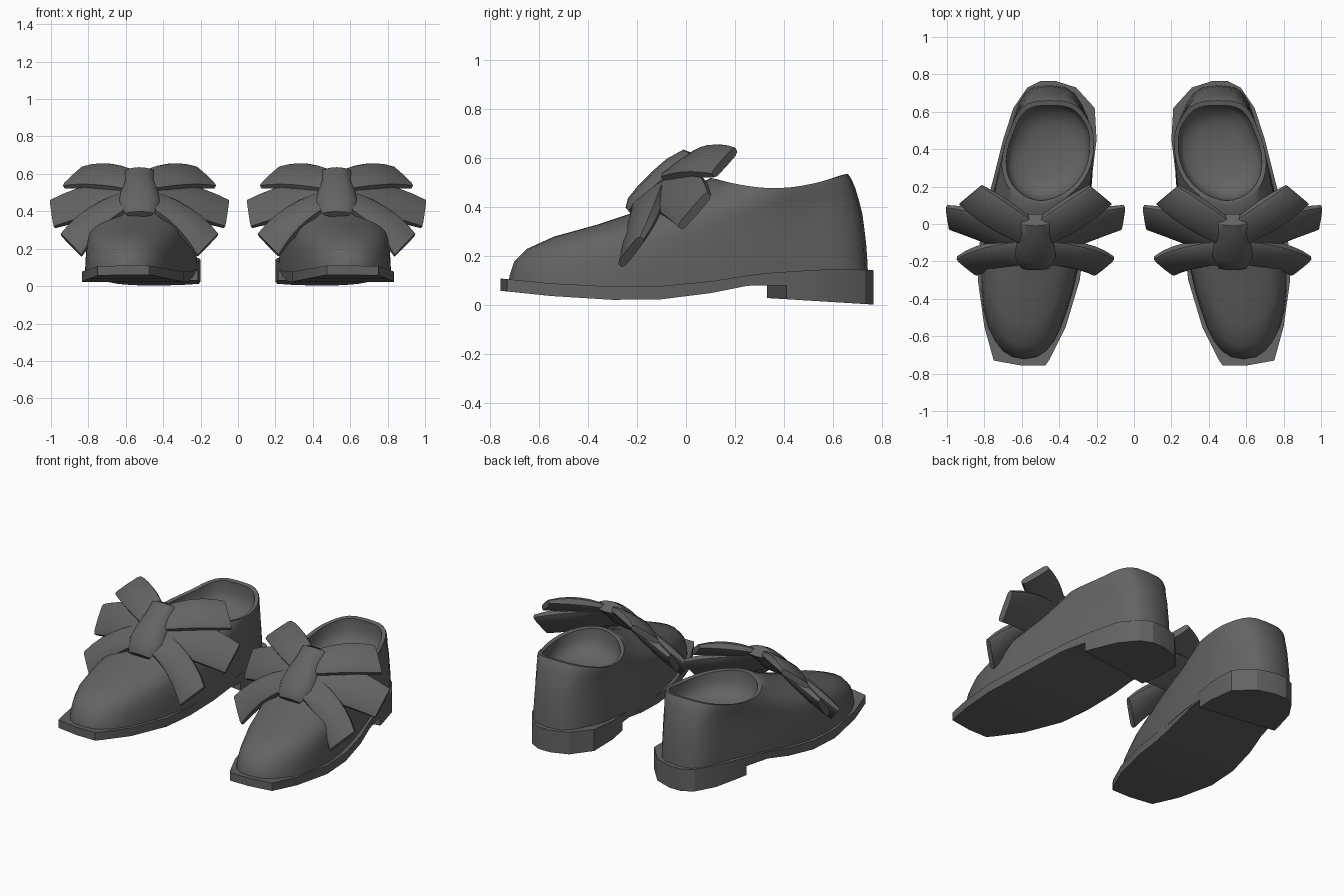
import bpy, bmesh, math
from mathutils import Vector

if "Cube" in bpy.data.objects:
    bpy.data.objects.remove(bpy.data.objects["Cube"])

leather = bpy.data.materials.new("dark_grey_leather")
leather.diffuse_color = (0.125, 0.125, 0.125, 1)
leather.use_nodes = True
leather.node_tree.nodes["Principled BSDF"].inputs["Base Color"].default_value = leather.diffuse_color


def interp(table, v):
    """Piecewise linear lookup in a table of (key, value)."""
    if v <= table[0][0]:
        return table[0][1]
    for (a, fa), (b, fb) in zip(table, table[1:]):
        if v <= b:
            return fa + (fb - fa) * (v - a) / (b - a)
    return table[-1][1]


def loft(name, rings, side, angle):
    """Skin closed rings, cap both ends, and place on the given side (1 or -1)."""
    bm = bmesh.new()
    loops = [[bm.verts.new((p[0] * side, p[1], p[2])) for p in r] for r in rings]
    n = len(loops[0])
    for a, b in zip(loops, loops[1:]):
        for i in range(n):
            j = (i + 1) % n
            bm.faces.new((a[i], a[j], b[j], b[i]))
    bm.faces.new(loops[0])
    bm.faces.new(loops[-1])
    bmesh.ops.recalc_face_normals(bm, faces=bm.faces)
    mesh = bpy.data.meshes.new(name)
    bm.to_mesh(mesh)
    bm.free()
    mesh.materials.append(leather)
    ob = bpy.data.objects.new(name, mesh)
    bpy.context.collection.objects.link(ob)
    bpy.ops.object.select_all(action='DESELECT')
    ob.select_set(True)
    bpy.context.view_layer.objects.active = ob
    bpy.ops.object.shade_smooth_by_angle(angle=math.radians(angle))
    return ob


# Shoe centre line, seen from above
CENTRE = [(-0.76, 0.585), (-0.5, 0.585), (-0.25, 0.56), (0.2, 0.485), (0.5, 0.442), (0.77, 0.455)]

# Upper: front y, back y, front z, back z, half width, dip in the middle
UPPER = [
    (-0.725, 0.742, 0.08, 0.14, 0.268, 0.035),
    (-0.72, 0.74, 0.12, 0.18, 0.268, 0.03),
    (-0.70, 0.735, 0.18, 0.25, 0.266, 0.02),
    (-0.65, 0.728, 0.23, 0.31, 0.263, 0.01),
    (-0.54, 0.72, 0.28, 0.37, 0.259, 0.01),
    (-0.36, 0.705, 0.33, 0.43, 0.254, 0.015),
    (-0.15, 0.69, 0.40, 0.48, 0.249, 0.03),
    (0.03, 0.675, 0.48, 0.515, 0.245, 0.04),
    (0.10, 0.66, 0.52, 0.537, 0.242, 0.05),
    # rolled rim, lining and dished insole
    (0.125, 0.635, 0.515, 0.532, 0.220, 0.05),
    (0.13, 0.635, 0.45, 0.46, 0.218, 0.04),
    (0.16, 0.61, 0.385, 0.395, 0.190, 0.02),
    (0.24, 0.53, 0.355, 0.36, 0.120, 0.0),
    (0.34, 0.43, 0.345, 0.345, 0.040, 0.0),
]


def upper_ring(yf, yb, zf, zb, w, dip, n=36):
    ring = []
    blunt = 0.8 + 0.3 * (zf - 0.08) / 0.44     # toe end gets rounder with height
    for i in range(n):
        t = 2 * math.pi * i / n
        u = (1 - math.cos(t)) / 2
        y = yf + (yb - yf) * u
        s = math.sin(t)
        e = blunt + (0.62 - blunt) * u
        x = interp(CENTRE, y) + math.copysign(abs(s) ** e, s) * w * (1.03 - 0.06 * u)
        ring.append((x, y, zf + (zb - zf) * u - dip * math.sin(math.pi * u)))
    return ring


# Sole: y, inner x, outer x
SOLE = [(-0.757, 0.475, 0.60), (-0.73, 0.455, 0.75), (-0.55, 0.365, 0.80), (-0.3, 0.29, 0.835),
        (-0.1, 0.265, 0.825), (0.1, 0.24, 0.79), (0.25, 0.225, 0.75), (0.33, 0.215, 0.73),
        (0.45, 0.20, 0.70), (0.62, 0.21, 0.645), (0.73, 0.31, 0.57), (0.765, 0.42, 0.50)]
SOLE_TOP = [(-0.76, 0.11), (-0.5, 0.085), (-0.2, 0.073), (0, 0.085), (0.15, 0.105), (0.3, 0.13),
            (0.6, 0.15), (0.77, 0.143)]
SOLE_BOTTOM = [(-0.76, 0.06), (-0.5, 0.033), (-0.25, 0.02), (-0.1, 0.025), (0.1, 0.05), (0.25, 0.08),
               (0.77, 0.085)]
HEEL_BOTTOM = [(0.33, 0.03), (0.77, 0.003)]


def slab(rows, low, high, skew=-9):
    """Cross-sections between two heights; the outer edge starts no earlier than skew."""
    rings = []
    for y, xl, xr in rows:
        yr = max(y, skew)
        xr = interp([(r[0], r[2]) for r in SOLE], yr)
        rings.append([(xl, y, interp(low, y)), (xr, yr, interp(low, yr)),
                      (xr, yr, interp(high, yr)), (xl, y, interp(high, y))])
    return rings


# Bow loops: edge pairs from knot to tip, as (sideways offset, y, z)
BOW_X = 0.527
LOOPS = {
    "upper_bow_loop": [((0.00, 0.01, 0.60), (0.04, -0.12, 0.51)),
                       ((0.145, 0.115, 0.64), (0.245, -0.01, 0.53)),
                       ((0.29, 0.205, 0.635), (0.405, 0.11, 0.53))],
    "side_bow_loop": [((0.02, -0.02, 0.57), (0.04, -0.19, 0.43)),
                      ((0.25, 0.055, 0.535), (0.24, -0.10, 0.375)),
                      ((0.475, 0.095, 0.455), (0.455, -0.025, 0.315))],
    "lower_bow_loop": [((0.05, -0.09, 0.51), (0.05, -0.215, 0.42)),
                       ((0.265, -0.115, 0.41), (0.195, -0.225, 0.305)),
                       ((0.42, -0.18, 0.275), (0.31, -0.268, 0.162))],
}
# Cross-section of a padded ribbon: position across, thickness factor
SECTION = [(0, -0.5), (0, 0.5), (0.1, 0.9), (0.5, 1), (0.9, 0.9),
           (1, 0.5), (1, -0.5), (0.9, -0.9), (0.5, -1), (0.1, -0.9)]


def ribbon(pairs, flip, steps=6):
    a, m, b = [[Vector(p) for p in pair] for pair in pairs]
    rings = []
    for k in range(steps + 1):
        t = k / steps
        # quadratic curve through the three edge points, with its tangent
        c = ((1 - t) * (1 - 2 * t), 4 * t * (1 - t), t * (2 * t - 1))
        d = (4 * t - 3, 4 - 8 * t, 4 * t - 1)
        p, q = [a[i] * c[0] + m[i] * c[1] + b[i] * c[2] for i in (0, 1)]
        along = sum(((a[i] * d[0] + m[i] * d[1] + b[i] * d[2]) for i in (0, 1)), Vector())
        normal = along.cross(q - p).normalized()
        if normal.z < 0:
            normal.negate()
        thick = 0.016 + 0.018 * math.sin(math.pi * min(1, t * 0.95))
        ring = [p.lerp(q, s) + normal * thick * h for s, h in SECTION]
        rings.append([(BOW_X + v.x * flip, v.y, v.z) for v in ring])
    return rings


# Knot: y, z on its centre line, half width, half thickness
KNOT = [(0.045, 0.605, 0.08, 0.015), (0.015, 0.605, 0.085, 0.04), (-0.05, 0.56, 0.08, 0.048),
        (-0.11, 0.505, 0.10, 0.05), (-0.17, 0.45, 0.11, 0.045), (-0.215, 0.41, 0.09, 0.035),
        (-0.235, 0.385, 0.075, 0.018)]


def knot_rings(n=12):
    rings = []
    for y, z, w, h in KNOT:
        ring = []
        for i in range(n):
            t = 2 * math.pi * i / n
            d = h * math.sin(t)
            ring.append((BOW_X + w * math.cos(t), y - 0.63 * d, z + 0.77 * d))
        rings.append(ring)
    return rings


for side, label in ((1, "right"), (-1, "left")):
    loft(label + "_shoe_upper", [upper_ring(*r) for r in UPPER], side, 50)
    loft(label + "_sole", slab(SOLE, SOLE_BOTTOM, SOLE_TOP), side, 25)
    loft(label + "_heel", slab([r for r in SOLE if r[0] >= 0.33], HEEL_BOTTOM, SOLE_BOTTOM, 0.41), side, 25)
    for part, pairs in LOOPS.items():
        for flip, where in ((1, "outer"), (-1, "inner")):
            loft(f"{label}_{where}_{part}", ribbon(pairs, flip), side, 40)
    loft(label + "_bow_knot", knot_rings(), side, 50)
